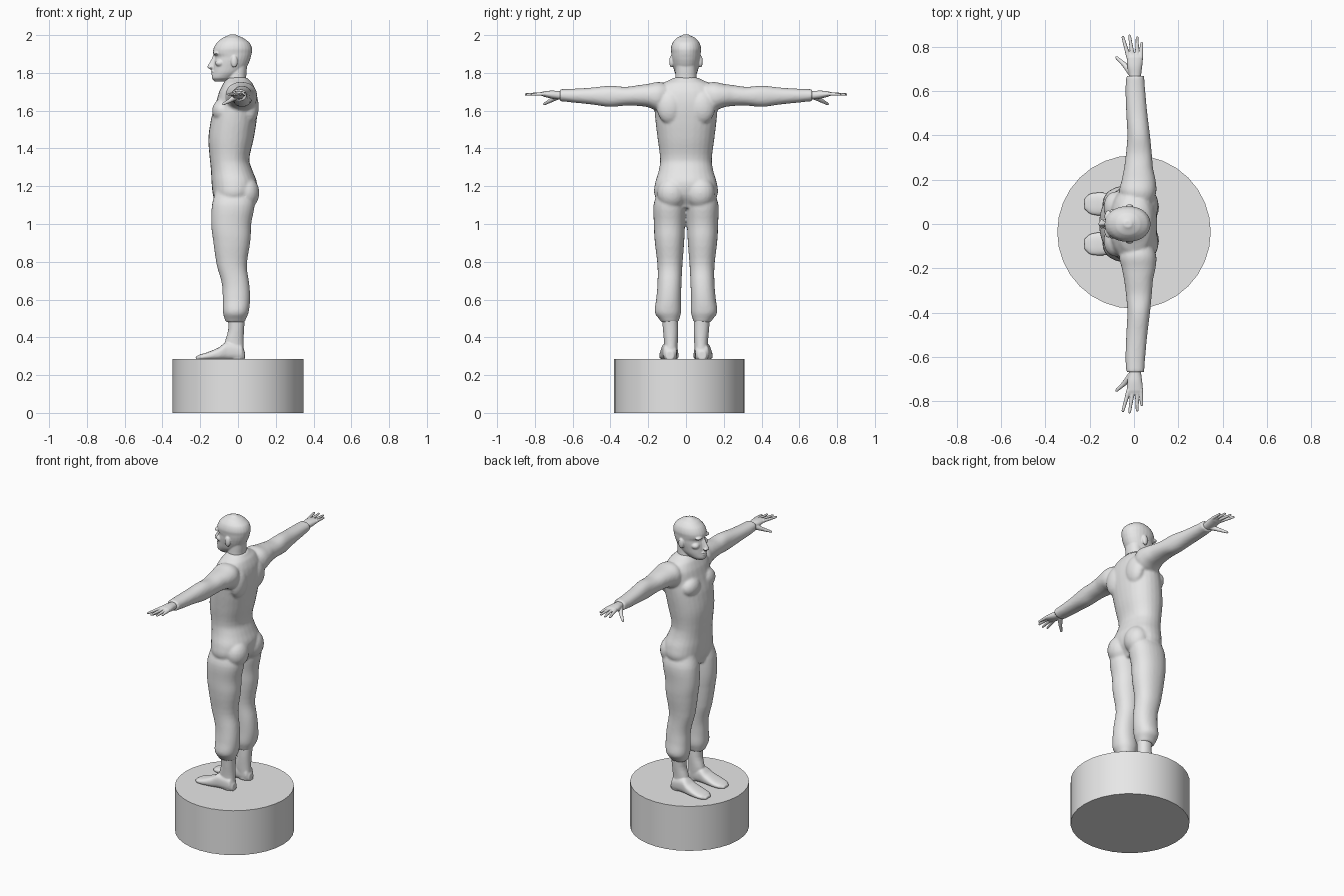
import bpy, bmesh, math
from mathutils import Vector, Matrix

grey = bpy.data.materials.new("stone_grey")
grey.diffuse_color = (0.8, 0.8, 0.8, 1)


def spline(a, b, c, d, t):
    """Catmull-Rom blend between b and c."""
    return 0.5 * (2 * b + (c - a) * t + (2 * a - 5 * b + 4 * c - d) * t * t
                  + (3 * b - a - 3 * c + d) * t ** 3)


def loft(bm, axis, sections, power=2.2, sides=28, steps=4):
    """Skin oval sections (position, u_min, u_max, v_min, v_max) along an axis."""
    last = len(sections) - 1
    rows = []
    for i in range(last):
        q = [sections[min(max(j, 0), last)] for j in range(i - 1, i + 3)]
        for s in range(steps):
            t = s / steps
            row = [spline(*k, t) for k in zip(*q)]
            row[0] = q[1][0] + (q[2][0] - q[1][0]) * t
            rows.append(row)
    rows.append(sections[-1])
    rings = []
    for p, u0, u1, v0, v1 in rows:
        ring = []
        for k in range(sides):
            a = 2 * math.pi * k / sides
            c, s = math.cos(a), math.sin(a)
            u = (u0 + u1) / 2 + (u1 - u0) / 2 * math.copysign(abs(c) ** (2 / power), c)
            v = (v0 + v1) / 2 + (v1 - v0) / 2 * math.copysign(abs(s) ** (2 / power), s)
            ring.append(bm.verts.new({"x": (p, u, v), "y": (u, p, v), "z": (u, v, p)}[axis]))
        rings.append(ring)
    for r0, r1 in zip(rings, rings[1:]):
        for k in range(sides):
            n = (k + 1) % sides
            bm.faces.new((r0[k], r0[n], r1[n], r1[k]))
    bm.faces.new(rings[0][::-1])
    bm.faces.new(rings[-1])


def ball(bm, centre, radii):
    m = Matrix.Translation(centre) @ Matrix.Diagonal((*radii, 1))
    bmesh.ops.create_uvsphere(bm, u_segments=20, v_segments=12, radius=1, matrix=m)


def finger(bm, a, b, r0, r1):
    a, b = Vector(a), Vector(b)
    d = b - a
    m = Matrix.Translation((a + b) / 2) @ d.to_track_quat("Z", "Y").to_matrix().to_4x4()
    bmesh.ops.create_cone(bm, cap_ends=True, segments=12, radius1=r0, radius2=r1,
                          depth=d.length, matrix=m)
    ball(bm, a, (r0,) * 3)
    ball(bm, b, (r1,) * 3)


def mirror_y(bm):
    copy = bmesh.ops.duplicate(bm, geom=bm.verts[:] + bm.edges[:] + bm.faces[:])["geom"]
    bmesh.ops.scale(bm, vec=(1, -1, 1), verts=[g for g in copy if isinstance(g, bmesh.types.BMVert)])


def finish(bm, name, voxel=None, smooth=0):
    bmesh.ops.recalc_face_normals(bm, faces=bm.faces[:])
    me = bpy.data.meshes.new(name)
    bm.to_mesh(me)
    bm.free()
    me.materials.append(grey)
    ob = bpy.data.objects.new(name, me)
    bpy.context.collection.objects.link(ob)
    if voxel:  # fuse overlapping forms into one skin
        r = ob.modifiers.new("fuse", "REMESH")
        r.mode, r.voxel_size, r.use_smooth_shade = "VOXEL", voxel, True
        s = ob.modifiers.new("soften", "SMOOTH")
        s.factor, s.iterations = 0.5, smooth
    return ob


# round pedestal
bm = bmesh.new()
bmesh.ops.create_cone(bm, cap_ends=True, segments=32, radius1=0.346, radius2=0.346, depth=0.285,
                      matrix=Matrix.Translation((0, -0.036, 0.1425)))
base = finish(bm, "pedestal")
bpy.context.view_layer.objects.active = base
base.select_set(True)
bpy.ops.object.shade_smooth_by_angle()

# clothed body: sleeves, trouser legs, chest and seat mirrored, then torso
bm = bmesh.new()
loft(bm, "y", [(.07, -.02, .07, 1.65, 1.73), (.14, -.065, .10, 1.60, 1.752),
               (.20, -.055, .097, 1.618, 1.742), (.25, -.045, .086, 1.625, 1.735),
               (.32, -.036, .08, 1.627, 1.726), (.40, -.03, .072, 1.62, 1.732),
               (.50, -.035, .06, 1.633, 1.722), (.60, -.038, .051, 1.643, 1.716),
               (.668, -.036, .046, 1.65, 1.714)])
loft(bm, "z", [(.48, -.066, .036, .04, .132), (.53, -.08, .056, .026, .165),
               (.60, -.081, .064, .026, .158), (.68, -.085, .06, .024, .151),
               (.78, -.112, .047, .019, .151), (.915, -.132, .066, .009, .166),
               (1.0, -.142, .07, .005, .17), (1.1, -.138, .088, .001, .172),
               (1.18, -.12, .08, .01, .15)])
ball(bm, (.045, .075, 1.165), (.068, .078, .085))    # seat
ball(bm, (-.085, .075, 1.60), (.052, .072, .06))     # chest
ball(bm, (.065, .085, 1.62), (.045, .07, .09))       # shoulder blade
mirror_y(bm)
loft(bm, "z", [(1.085, -.11, .05, -.11, .11), (1.15, -.132, .09, -.166, .166),
               (1.22, -.14, .10, -.163, .163), (1.28, -.143, .078, -.145, .145),
               (1.34, -.149, .06, -.137, .137), (1.45, -.157, .083, -.15, .15),
               (1.56, -.142, .10, -.163, .163), (1.64, -.118, .105, -.168, .168),
               (1.70, -.1, .097, -.165, .165), (1.745, -.078, .077, -.125, .125),
               (1.775, -.055, .05, -.065, .065)])
finish(bm, "clothed_body", 0.0075, 4)

# head with neck, nose, lips, brows and ears
bm = bmesh.new()
ball(bm, (-.02, .077, 1.86), (.018, .012, .032))
ball(bm, (-.117, .034, 1.903), (.016, .028, .009))
ball(bm, (-.145, .011, 1.829), (.01, .01, .008))
ball(bm, (-.095, .042, 1.852), (.026, .024, .02))
mirror_y(bm)
loft(bm, "z", [(1.69, -.06, .07, -.07, .07), (1.76, -.058, .045, -.058, .058),
               (1.81, -.055, .046, -.055, .055), (1.87, -.04, .05, -.055, .055)])
loft(bm, "z", [(1.755, -.125, -.05, -.024, .024), (1.772, -.138, -.02, -.044, .044),
               (1.80, -.134, .02, -.059, .059), (1.83, -.130, .045, -.067, .067),
               (1.86, -.126, .06, -.073, .073), (1.885, -.121, .068, -.076, .076),
               (1.905, -.132, .073, -.078, .078), (1.93, -.129, .074, -.080, .080),
               (1.96, -.112, .061, -.071, .071), (1.985, -.082, .028, -.049, .049),
               (2.003, -.045, -.01, -.015, .015)], 2.1)
loft(bm, "z", [(1.818, -.148, -.115, -.01, .01), (1.83, -.162, -.11, -.013, .013),
               (1.86, -.147, -.11, -.01, .01), (1.895, -.132, -.11, -.008, .008)])
ball(bm, (-.13, 0, 1.806), (.014, .025, .006))
ball(bm, (-.129, 0, 1.793), (.013, .022, .006))
finish(bm, "head", 0.004, 3)

# hands: palm, four spread fingers and thumb
bm = bmesh.new()
loft(bm, "y", [(.63, -.022, .032, 1.66, 1.704), (.67, -.022, .032, 1.66, 1.704),
               (.71, -.03, .037, 1.664, 1.706), (.75, -.031, .04, 1.673, 1.703),
               (.768, -.025, .035, 1.68, 1.698)])
for x0, x1, tip in ((-.024, -.05, .842), (-.005, -.02, .848), (.014, .014, .84), (.031, .035, .815)):
    finger(bm, (x0, .75, 1.689), (x1, tip, 1.686), .0105, .0065)
finger(bm, (-.015, .685, 1.672), (-.045, .72, 1.652), .016, .011)
finger(bm, (-.045, .72, 1.652), (-.078, .75, 1.635), .011, .007)
mirror_y(bm)
finish(bm, "hands", 0.003, 2)

# bare feet and ankles
bm = bmesh.new()
loft(bm, "z", [(.285, -.045, .034, .05, .118), (.36, -.07, .03, .044, .116),
               (.44, -.052, .032, .042, .122), (.54, -.055, .04, .045, .13)])
loft(bm, "x", [(.036, .065, .105, .28, .325), (.02, .05, .12, .28, .36),
               (-.06, .044, .13, .28, .375), (-.10, .041, .138, .28, .347),
               (-.16, .038, .142, .28, .322), (-.20, .046, .136, .28, .31),
               (-.224, .066, .115, .28, .299)], 2.6)
mirror_y(bm)
finish(bm, "feet", 0.005, 3)
